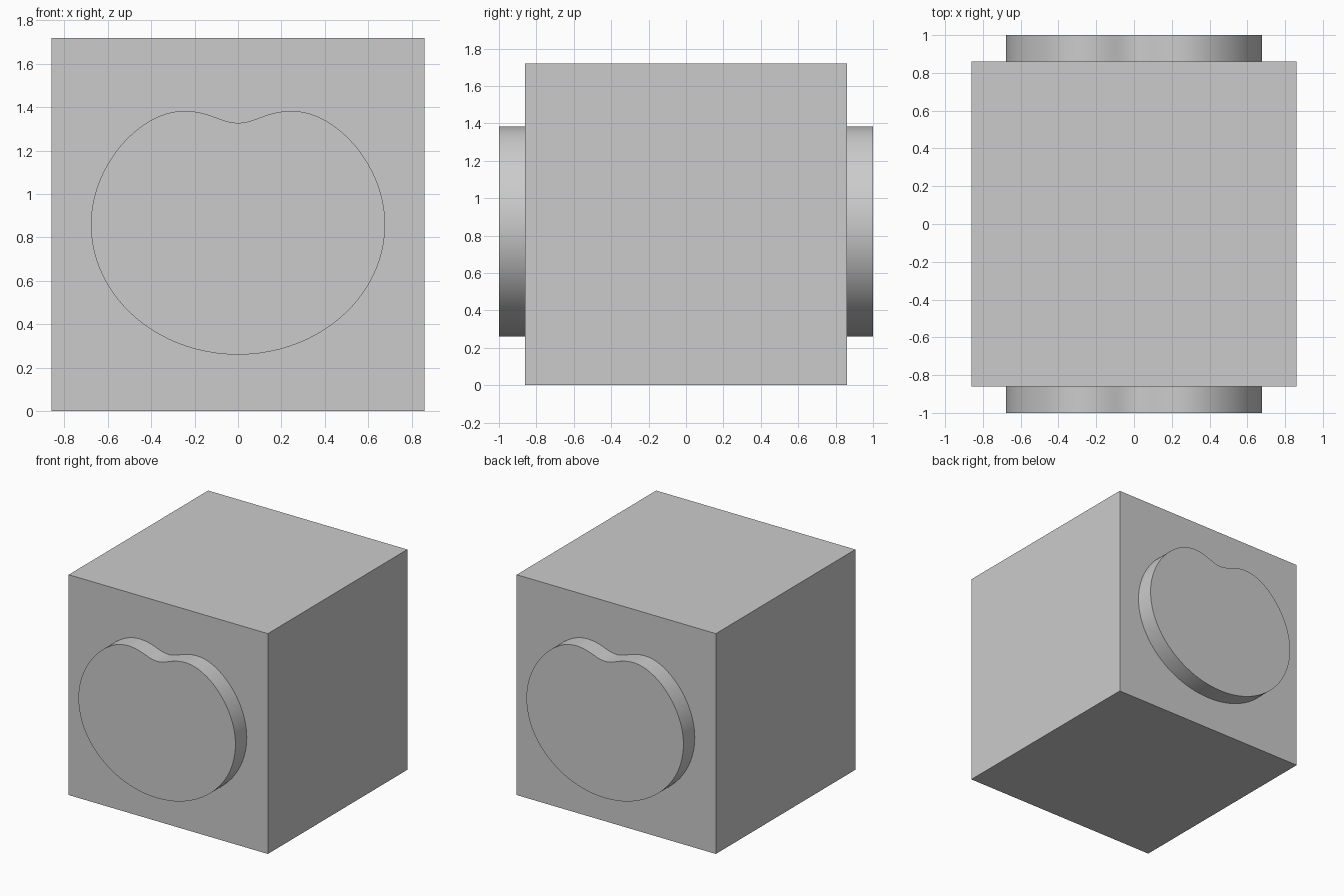
import bpy
import bmesh
from mathutils import Vector
from mathutils.geometry import interpolate_bezier

HALF = 0.86      # half width of the block
REACH = 1.0      # distance from the centre to the button faces

default = bpy.data.objects.get("Cube")
if default:
    bpy.data.objects.remove(default, do_unlink=True)

# Single grey material
GREY = (0.6, 0.6, 0.6, 1.0)
grey = bpy.data.materials.new("light grey")
grey.use_nodes = True
grey.diffuse_color = GREY
grey.node_tree.nodes["Principled BSDF"].inputs["Base Color"].default_value = GREY


def add_object(name, bm):
    bmesh.ops.recalc_face_normals(bm, faces=bm.faces)
    mesh = bpy.data.meshes.new(name)
    bm.to_mesh(mesh)
    bm.free()
    mesh.materials.append(grey)
    obj = bpy.data.objects.new(name, mesh)
    bpy.context.collection.objects.link(obj)
    return obj


def lobed_outline():
    """Right half as (point, handle in, handle out) knots, then mirrored."""
    knots = [
        ((0, 0.26), (0, 0), (0.375, 0)),
        ((0.678, 0.86), (0, -0.33), (0, 0.275)),
        ((0.25, 1.383), (0.2, 0), (-0.12, 0)),
        ((0, 1.328), (0.08, 0), (0, 0)),
    ]
    half = []
    for (p, _, out), (q, inn, _) in zip(knots, knots[1:]):
        p, q = Vector(p), Vector(q)
        half += interpolate_bezier(p, p + Vector(out), q + Vector(inn), q, 24)[:-1]
    half.append(Vector(knots[-1][0]))
    return half + [Vector((-v.x, v.y)) for v in reversed(half[1:-1])]


def add_button(name, side):
    """Raised lobed disc standing out of the block on the given y side."""
    bm = bmesh.new()
    verts = [bm.verts.new((p.x, side * HALF, p.y)) for p in lobed_outline()]
    cap = bm.faces.new(verts)
    grown = bmesh.ops.extrude_face_region(bm, geom=[cap], use_keep_orig=True)
    moved = [g for g in grown["geom"] if isinstance(g, bmesh.types.BMVert)]
    bmesh.ops.translate(bm, verts=moved, vec=(0, side * (REACH - HALF), 0))
    obj = add_object(name, bm)
    # Smooth rim, flat caps
    bpy.ops.object.select_all(action='DESELECT')
    obj.select_set(True)
    bpy.context.view_layer.objects.active = obj
    bpy.ops.object.shade_smooth_by_angle(angle=0.6)


# Main block
block = bmesh.new()
bmesh.ops.create_cube(block, size=2 * HALF)
bmesh.ops.translate(block, verts=block.verts, vec=(0, 0, HALF))
add_object("block", block)

# Raised buttons, front and back
add_button("front_button", -1)
add_button("back_button", 1)
